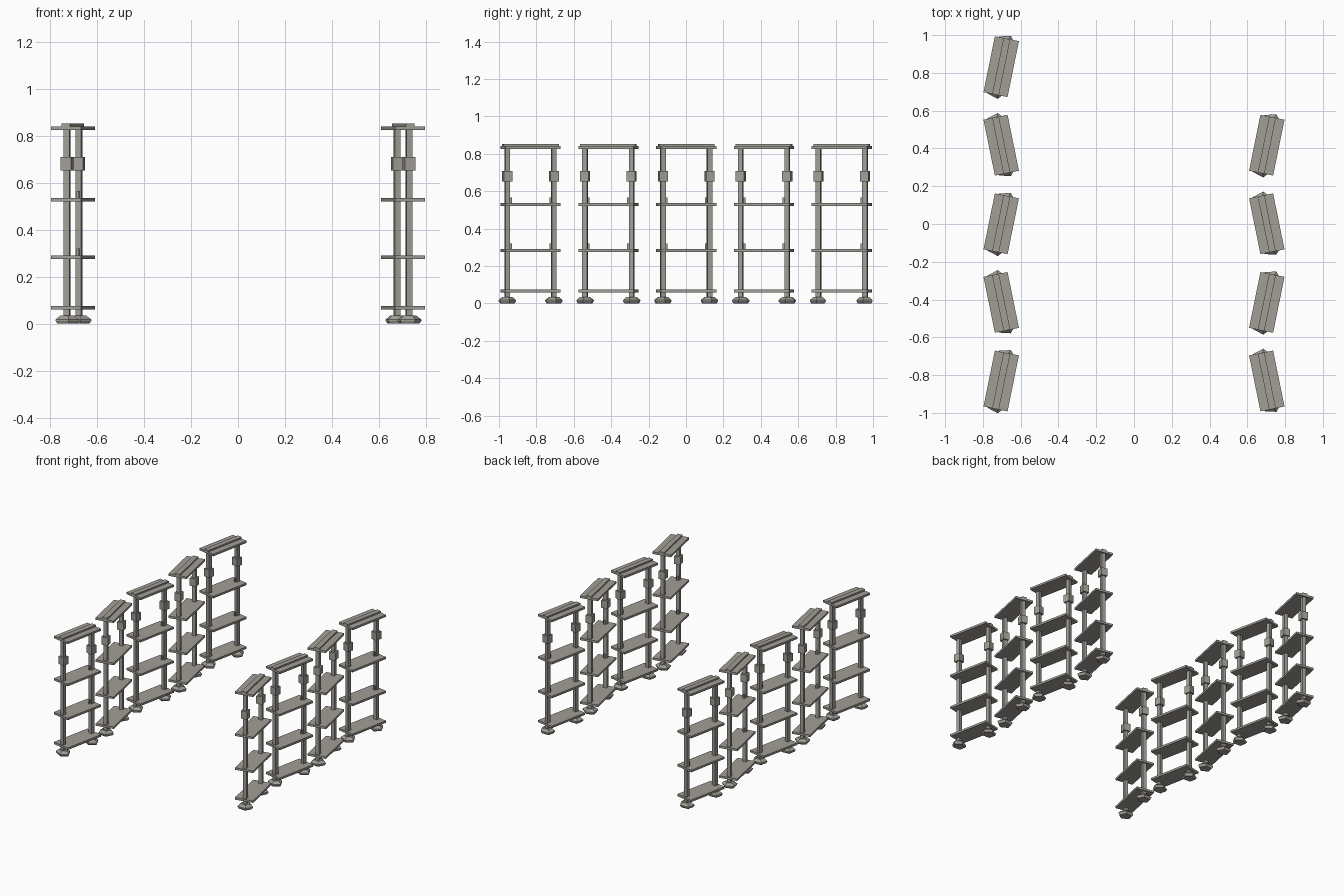
import bpy, bmesh, math
from mathutils import Matrix, Vector

if "Cube" in bpy.data.objects:
    bpy.data.objects.remove(bpy.data.objects["Cube"])

grey = bpy.data.materials.new("warm_grey")
grey.diffuse_color = (0.36, 0.345, 0.31, 1)
grey.use_nodes = True
grey.node_tree.nodes["Principled BSDF"].inputs["Base Color"].default_value = grey.diffuse_color

TILT = math.radians(11.5)
POST_Y = 0.127


def box(bm, centre, size):
    m = Matrix.Translation(centre) @ Matrix.Diagonal((*size, 1))
    bmesh.ops.create_cube(bm, size=1, matrix=m)


def foot(bm, y):
    # five-sided foot with sloping top and undercut bottom
    rings = []
    for scale, z in ((0.84, 0.0), (1.0, 0.012), (1.0, 0.018), (0.6, 0.034)):
        ring = []
        for i in range(5):
            a = math.radians(-90 + 17 + 72 * i)
            ring.append(bm.verts.new((0.054 * scale * math.cos(a),
                                      y + 0.046 * scale * math.sin(a), z)))
        rings.append(ring)
    for lo, hi in zip(rings, rings[1:]):
        for i in range(5):
            j = (i + 1) % 5
            bm.faces.new((lo[i], lo[j], hi[j], hi[i]))
    bm.faces.new(rings[0][::-1])
    bm.faces.new(rings[-1])


def finish(bm, name, x, y, flip):
    # flip mirrors the unit lengthwise so neighbours lean opposite ways
    m = (Matrix.Translation((x, y, 0)) @ Matrix.Diagonal((1, flip, 1, 1))
         @ Matrix.Rotation(-TILT, 4, 'Z'))
    bm.transform(m)
    bmesh.ops.recalc_face_normals(bm, faces=bm.faces[:])
    mesh = bpy.data.meshes.new(name)
    bm.to_mesh(mesh)
    bm.free()
    mesh.materials.append(grey)
    bpy.context.collection.objects.link(bpy.data.objects.new(name, mesh))


def rack(x, y, flip):
    # pair of square posts
    bm = bmesh.new()
    for s in (-1, 1):
        box(bm, (0, s * POST_Y, 0.43), (0.026, 0.026, 0.81))
    finish(bm, "posts", x, y, flip)

    # feet under the posts
    bm = bmesh.new()
    for s in (-1, 1):
        foot(bm, s * POST_Y)
    finish(bm, "feet", x, y, flip)

    # block collars near the top of each post
    bm = bmesh.new()
    for s in (-1, 1):
        box(bm, (0, s * POST_Y, 0.681), (0.046, 0.046, 0.056))
    finish(bm, "collars", x, y, flip)

    # four boards
    bm = bmesh.new()
    for z in (0.067, 0.283, 0.528, 0.833):
        box(bm, (0, 0, z), (0.13, 0.302, 0.015))
    finish(bm, "shelves", x, y, flip)

    # raised strip along the top board
    bm = bmesh.new()
    box(bm, (0, 0, 0.845), (0.036, 0.302, 0.013))
    finish(bm, "top_strip", x, y, flip)

    # small pegs beside one post on the middle shelves
    bm = bmesh.new()
    for z in (0.283, 0.528):
        box(bm, (0, POST_Y - 0.019, z + 0.02), (0.01, 0.01, 0.034))
    finish(bm, "pegs", x, y, flip)


# left row of five and right row of four, leaning alternately
for i in range(5):
    rack(-0.703, 0.833 - 0.416 * i, 1 if i % 2 == 0 else -1)
for i in range(1, 5):
    rack(0.703, 0.833 - 0.416 * i, 1 if i % 2 == 1 else -1)
